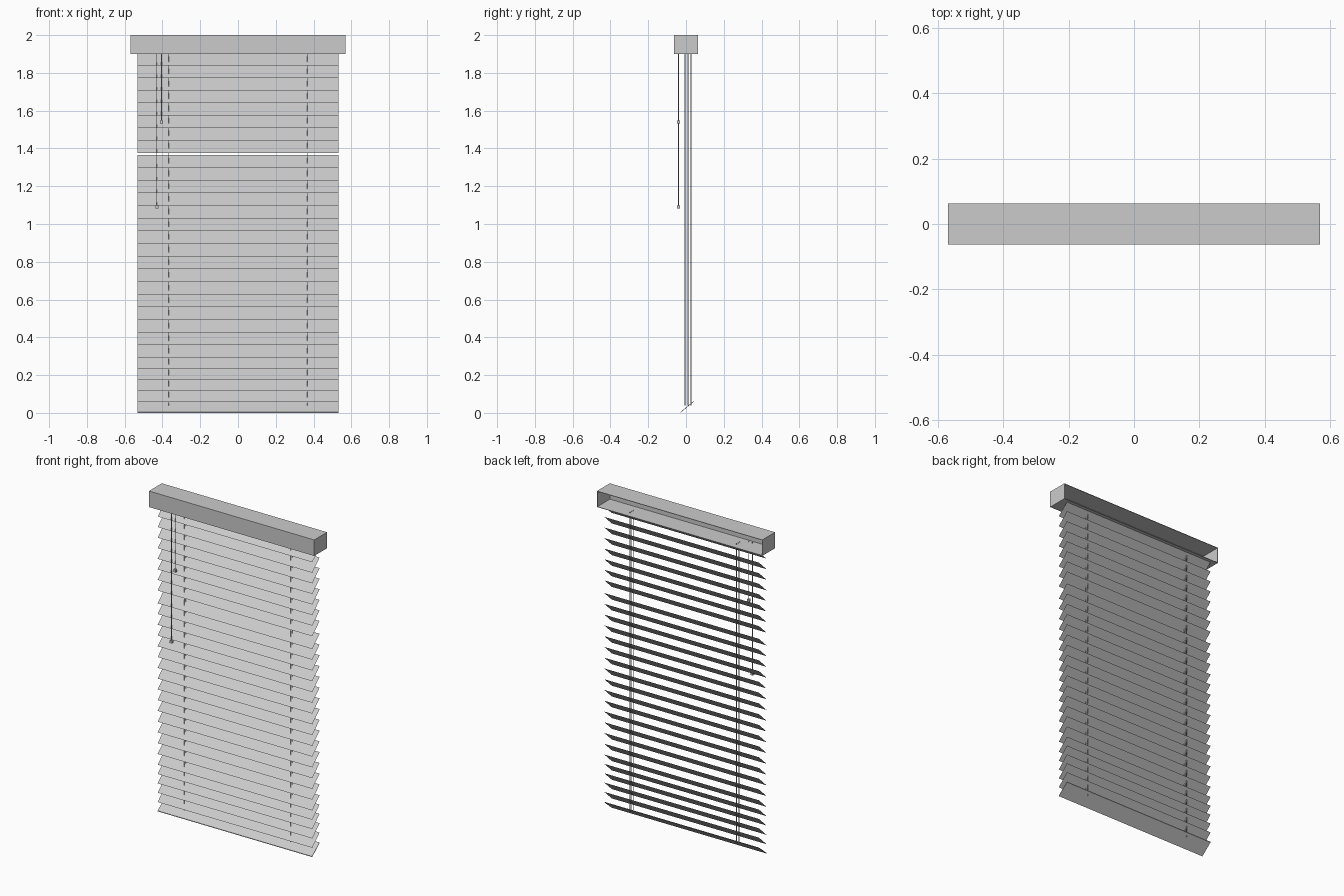
import bpy, bmesh
from mathutils import Vector

old = bpy.data.objects.get("Cube")
if old:
    bpy.data.objects.remove(old, do_unlink=True)


def material(name, value):
    mat = bpy.data.materials.new(name)
    mat.use_nodes = True
    color = (value, value, value, 1)
    mat.diffuse_color = color
    mat.node_tree.nodes["Principled BSDF"].inputs["Base Color"].default_value = color
    return mat


LIGHT_GREY = material("light grey", 0.6)


def finish(name, bm):
    mesh = bpy.data.meshes.new(name)
    bm.to_mesh(mesh)
    bm.free()
    mesh.materials.append(LIGHT_GREY)
    obj = bpy.data.objects.new(name, mesh)
    bpy.context.collection.objects.link(obj)
    return obj


def box(name, low, high):
    bm = bmesh.new()
    bmesh.ops.create_cube(bm, size=1)
    low, high = Vector(low), Vector(high)
    for v in bm.verts:
        v.co = (low + high) / 2 + v.co * (high - low)
    return finish(name, bm)


def cord(name, x, y, bottom, top, radius=0.002):
    bm = bmesh.new()
    bmesh.ops.create_cone(bm, cap_ends=True, segments=6, radius1=radius,
                          radius2=radius, depth=top - bottom)
    bmesh.ops.translate(bm, verts=bm.verts, vec=(x, y, (top + bottom) / 2))
    return finish(name, bm)


# Head rail: channel open at the back
W, D, TOP, LOW, T = 0.57, 0.063, 2.0, 1.9, 0.003
box("head_rail_front", (-W, -D, LOW), (W, -D + T, TOP))
box("head_rail_top", (-W, -D, TOP - T), (W, D, TOP))
box("head_rail_floor", (-W, -D, LOW), (W, D, LOW + T))
for side, name in ((1, "left"), (-1, "right")):
    x = side * (W - T / 2)
    box("head_rail_end_" + name, (x - T / 2, -D, LOW), (x + T / 2, D, TOP))

# Slats: paper-thin tilted blades with an upper and a lower skin
HALF, FRONT, BACK, RISE = 0.533, -0.03, 0.042, 0.067


def blade(bm, z, rise, gap):
    for lift, flip in ((gap, False), (0, True)):
        corners = [(-HALF, FRONT, z), (HALF, FRONT, z),
                   (HALF, BACK, z + rise), (-HALF, BACK, z + rise)]
        verts = [bm.verts.new((x, y, h + lift)) for x, y, h in corners]
        bm.faces.new(verts[::-1] if flip else verts)


bm = bmesh.new()
for start, step, count in ((0.058, 0.0583, 4), (0.291, 0.0671, 16), (1.377, 0.0659, 8)):
    for i in range(count):
        blade(bm, start + i * step, min(RISE, LOW - start - i * step), 0.0006)
finish("slats", bm)

# Bottom slat: slightly thicker, with its faces turned inward
bm = bmesh.new()
blade(bm, 0.0, 0.06, 0.004)
bm.verts.ensure_lookup_table()
upper, lower = bm.verts[:4], bm.verts[4:]
for i in range(4):
    j = (i + 1) % 4
    bm.faces.new((lower[i], lower[j], upper[j], upper[i]))
bmesh.ops.reverse_faces(bm, faces=bm.faces)
finish("bottom_slat", bm)

# Ladder cords running through the slats
for side, name in ((1, "left"), (-1, "right")):
    for part, y in (("front", -0.005), ("middle", 0.01), ("back", 0.027)):
        cord(f"ladder_cord_{name}_{part}", side * 0.367, y, 0.04, LOW + 0.01)

# Pull cords with small square tassels
for name, x, bottom in (("long", -0.43, 1.09), ("short", -0.405, 1.54)):
    y, r = -0.04, 0.008
    cord("pull_cord_" + name, x, y, bottom, LOW + 0.01)
    box("tassel_" + name, (x - r, y - r, bottom - r), (x + r, y + r, bottom + r))
